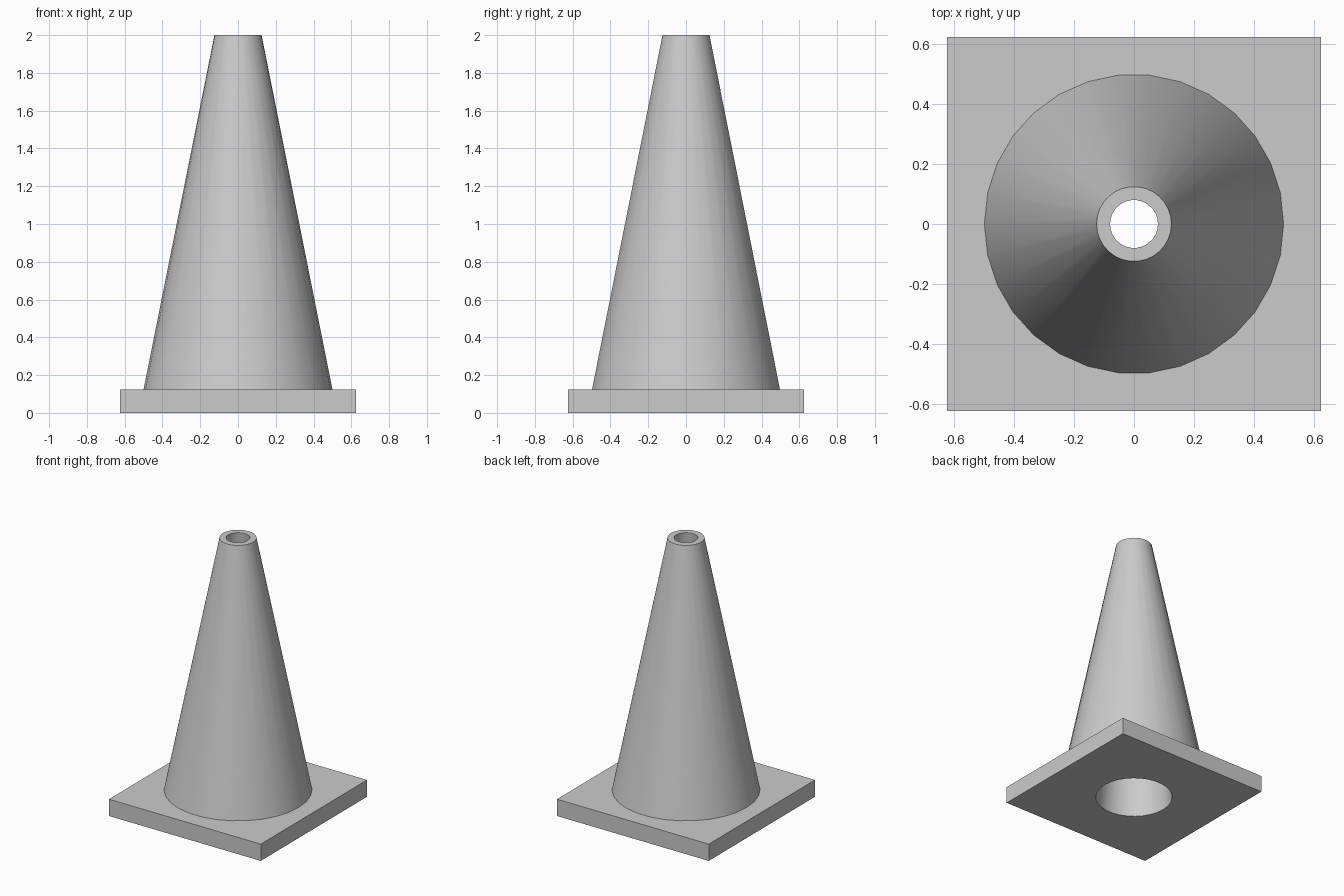
import bpy
import math

cube = bpy.data.objects.get("Cube")
if cube:
    bpy.data.objects.remove(cube, do_unlink=True)

SIDES = 30
BASE_WIDTH, BASE_HEIGHT, TOP = 1.25, 0.125, 2.0
HOLE_BOTTOM, HOLE_TOP = 0.264, 0.08

grey = bpy.data.materials.new("light_grey")
grey.use_nodes = True
colour = (0.6, 0.6, 0.6, 1)
grey.diffuse_color = colour
grey.node_tree.nodes["Principled BSDF"].inputs["Base Color"].default_value = colour


def frustum(name, r_low, r_high, z_low, z_high):
    """Upright cone section with a corner on the +x axis."""
    bpy.ops.mesh.primitive_cone_add(
        vertices=SIDES, radius1=r_low, radius2=r_high,
        depth=z_high - z_low, location=(0, 0, (z_low + z_high) / 2),
        rotation=(0, 0, math.pi / 2))
    obj = bpy.context.object
    obj.name = name
    return obj


def hole_radius(z):
    return HOLE_BOTTOM + (HOLE_TOP - HOLE_BOTTOM) * z / TOP


# Square base plate
bpy.ops.mesh.primitive_cube_add(size=1, location=(0, 0, BASE_HEIGHT / 2))
base = bpy.context.object
base.name = "base_plate"
base.scale = (BASE_WIDTH, BASE_WIDTH, BASE_HEIGHT)
bpy.ops.object.transform_apply(location=False, rotation=False, scale=True)

# Tapered body
body = frustum("cone_body", 0.5, 0.125, BASE_HEIGHT, TOP)

# Tapered bore running through both parts
bore = frustum("bore_cutter", hole_radius(-0.1), hole_radius(TOP + 0.1), -0.1, TOP + 0.1)
bore.hide_render = True

for part in (base, body):
    part.data.materials.append(grey)
    cut = part.modifiers.new("bore", 'BOOLEAN')
    cut.operation = 'DIFFERENCE'
    cut.solver = 'EXACT'
    cut.object = bore
    bpy.ops.object.select_all(action='DESELECT')
    part.select_set(True)
    bpy.context.view_layer.objects.active = part
    bpy.ops.object.modifier_apply(modifier=cut.name)
    bpy.ops.object.shade_smooth_by_angle(angle=math.radians(30))

bpy.data.objects.remove(bore, do_unlink=True)
